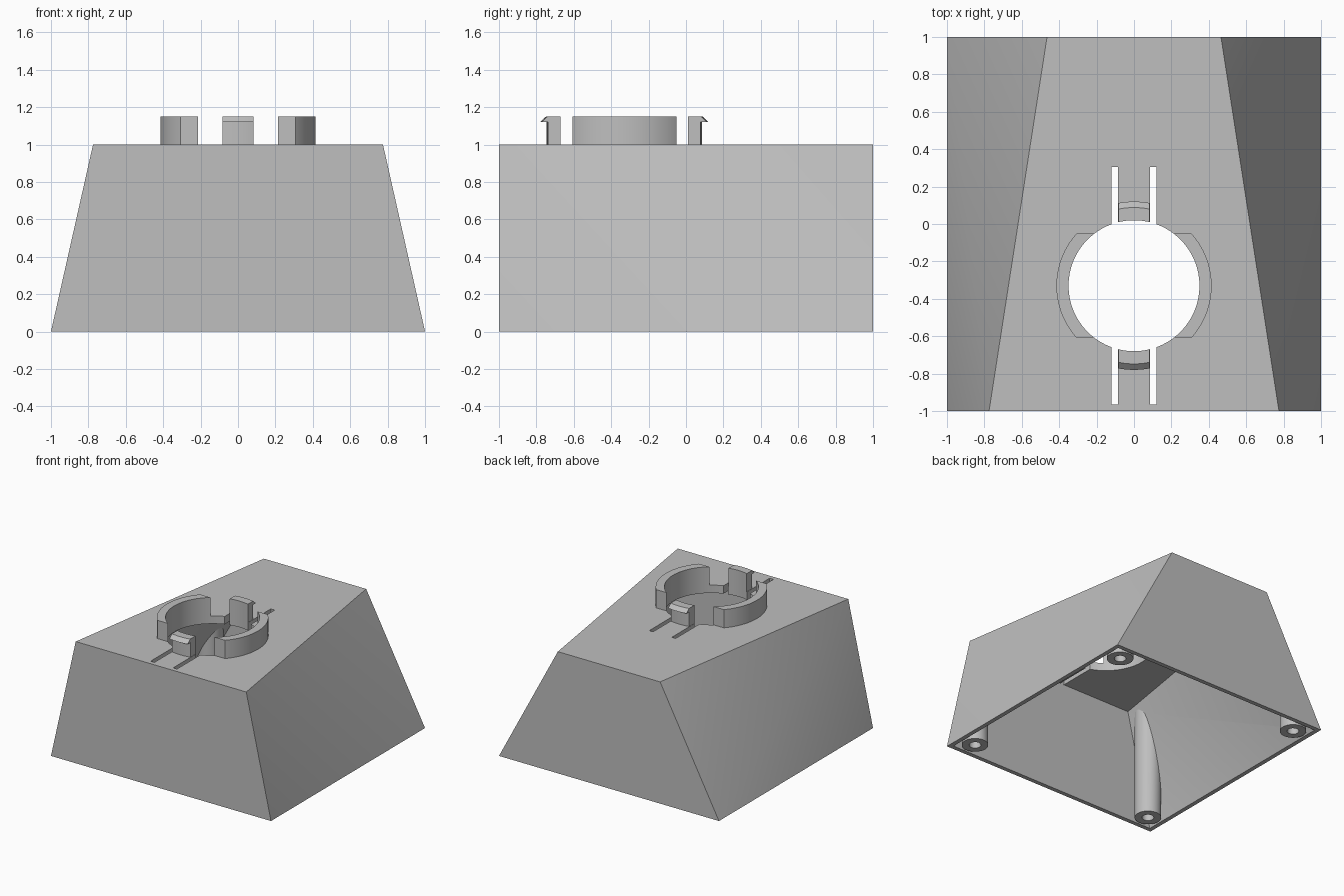
import bpy, bmesh, math
from mathutils import Matrix

if "Cube" in bpy.data.objects:
    bpy.data.objects.remove(bpy.data.objects["Cube"], do_unlink=True)

CENTRE_Y = -0.33      # middle of the round opening
HOLE_R = 0.35
SEGMENTS = 96

grey = bpy.data.materials.new("plain grey")
grey.use_nodes = True
colour = (0.52, 0.52, 0.52, 1)
grey.diffuse_color = colour
grey.node_tree.nodes["Principled BSDF"].inputs["Base Color"].default_value = colour


def to_object(name, bm):
    bmesh.ops.recalc_face_normals(bm, faces=bm.faces)
    mesh = bpy.data.meshes.new(name)
    bm.to_mesh(mesh)
    bm.free()
    mesh.materials.append(grey)
    obj = bpy.data.objects.new(name, mesh)
    bpy.context.collection.objects.link(obj)
    return obj


def wedge(name, half, depth, front, back, top, bottom=0.0):
    """Square base, tapered top; each side is folded along one diagonal."""
    bm = bmesh.new()
    corners = [(-1, -1), (1, -1), (1, 1), (-1, 1)]
    b = [bm.verts.new((sx * half, sy * half, bottom)) for sx, sy in corners]
    t = [bm.verts.new((sx * (front if sy < 0 else back), sy * depth, top)) for sx, sy in corners]
    for face in (b, t, (b[0], b[1], t[1], t[0]), (b[2], b[3], t[3], t[2]),
                 (b[1], b[2], t[1]), (b[2], t[2], t[1]),
                 (b[3], b[0], t[0]), (b[3], t[0], t[3])):
        bm.faces.new(face)
    return to_object(name, bm)


def box(name, size, centre):
    bm = bmesh.new()
    bmesh.ops.create_cube(bm, size=1, matrix=Matrix.Translation(centre) @ Matrix.Diagonal((*size, 1)))
    return to_object(name, bm)


def cylinder(name, radius, x, y, low, high, segments=32):
    bm = bmesh.new()
    bmesh.ops.create_cone(bm, cap_ends=True, segments=segments, radius1=radius, radius2=radius,
                          depth=high - low, matrix=Matrix.Translation((x, y, (low + high) / 2)))
    return to_object(name, bm)


def ring(name, profile):
    """Revolve a closed (radius, height) outline around the opening."""
    bm = bmesh.new()
    loops = []
    for i in range(SEGMENTS):
        a = math.tau * i / SEGMENTS
        loops.append([bm.verts.new((r * math.cos(a), CENTRE_Y + r * math.sin(a), z)) for r, z in profile])
    n = len(profile)
    for i in range(SEGMENTS):
        p, q = loops[i], loops[(i + 1) % SEGMENTS]
        for j in range(n):
            k = (j + 1) % n
            bm.faces.new((p[j], q[j], q[k], p[k]))
    return to_object(name, bm)


def combine(obj, cutter, operation):
    """Apply a boolean and throw the cutter away."""
    mod = obj.modifiers.new("cut", "BOOLEAN")
    mod.operation = operation
    mod.solver = "EXACT"
    mod.object = cutter
    bpy.context.view_layer.objects.active = obj
    bpy.ops.object.modifier_apply(modifier=mod.name)
    bpy.data.objects.remove(cutter, do_unlink=True)


def finish(obj):
    bpy.ops.object.select_all(action="DESELECT")
    obj.select_set(True)
    bpy.context.view_layer.objects.active = obj
    bpy.ops.object.shade_smooth_by_angle(angle=math.radians(30))


# Hollow housing, open underneath
housing = wedge("housing", 1.0, 1.0, 0.775, 0.465, 1.0)
combine(housing, wedge("cavity", 0.965, 0.965, 0.75, 0.435, 0.935), "DIFFERENCE")
# Extend the cavity through the open base
combine(housing, box("base_opening", (1.93, 1.93, 0.1), (0, 0, -0.0498)), "DIFFERENCE")

# Round opening and the slots that free the two spring tongues
combine(housing, cylinder("opening", HOLE_R, 0, CENTRE_Y, 0.85, 1.1, SEGMENTS), "DIFFERENCE")
for side in (-1, 1):
    for low, high in ((-0.964, -0.6), (-0.06, 0.305)):
        slot = box("slot", (0.035, high - low, 0.25), (side * 0.1025, (low + high) / 2, 0.975))
        combine(housing, slot, "DIFFERENCE")
finish(housing)

# Curved collar walls on the left and right of the opening
collar = ring("collar_walls", [(HOLE_R, 0.999), (0.415, 0.999), (0.415, 1.15), (HOLE_R, 1.15)])
combine(collar, box("collar_limit", (2, 0.556, 1), (0, CENTRE_Y, 1)), "INTERSECT")
finish(collar)

# Hooked clips at the front and back of the opening
clips = ring("hooked_clips", [(HOLE_R, 0.999), (0.415, 0.999), (0.415, 1.12),
                              (0.45, 1.12), (0.418, 1.15), (HOLE_R, 1.15)])
combine(clips, box("clip_limit", (0.166, 2, 1), (0, CENTRE_Y, 1)), "INTERSECT")
finish(clips)

# Screw posts in the four corners, trimmed where they meet the sloping walls
for x_name, sx in (("right", -1), ("left", 1)):
    for y_name, sy in (("front", -1), ("back", 1)):
        x, y = 0.85 * sx, 0.85 * sy
        post = cylinder(f"{y_name}_{x_name}_screw_post", 0.1, x, y, -0.1, 1.1)
        combine(post, cylinder("bore", 0.045, x, y, -0.2, 0.25, 16), "DIFFERENCE")
        combine(post, wedge("post_limit", 0.982, 0.982, 0.76, 0.45, 0.96), "INTERSECT")
        finish(post)
